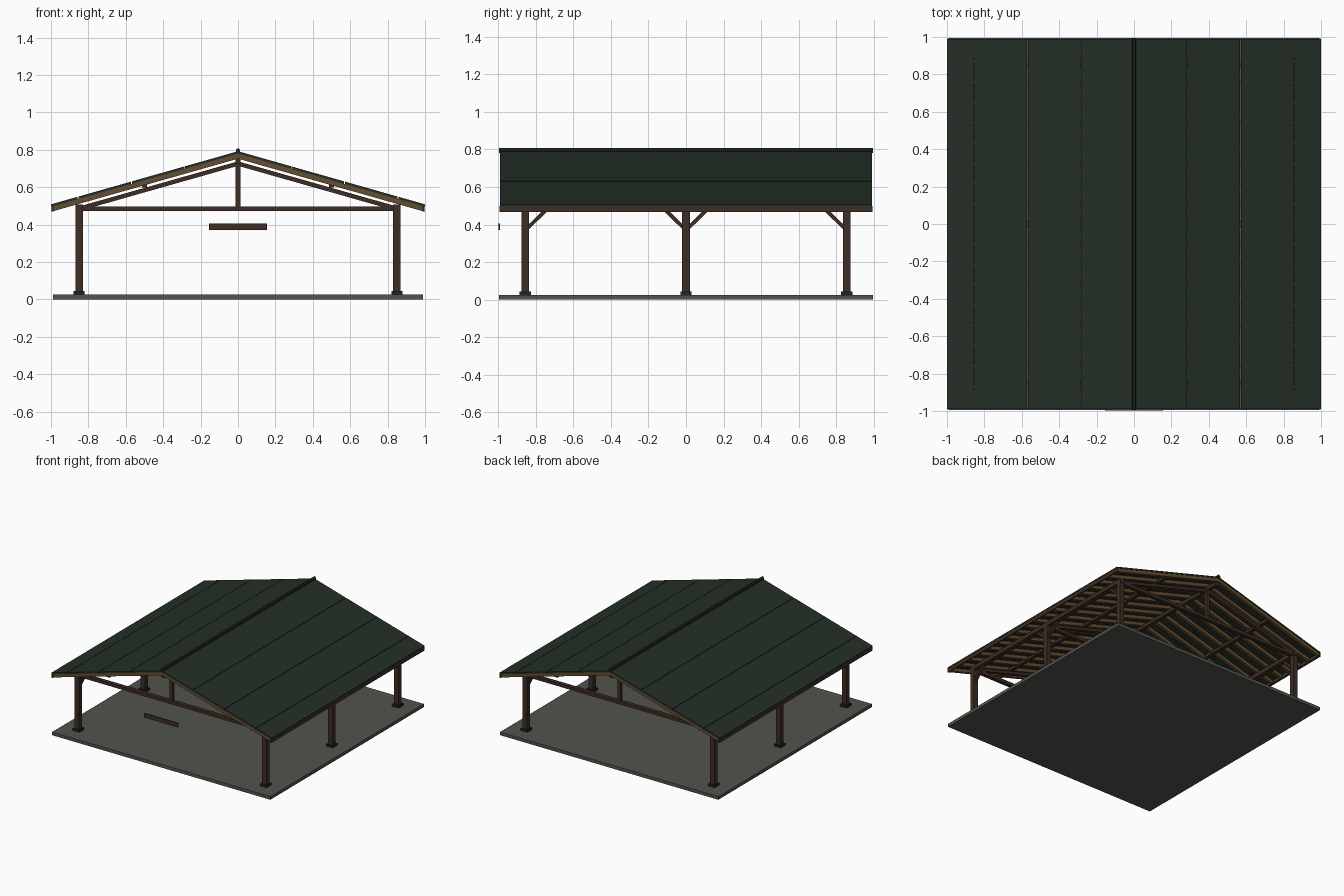
import bpy, math
from mathutils import Matrix, Vector

if "Cube" in bpy.data.objects:
    bpy.data.objects.remove(bpy.data.objects["Cube"])

def mat(name, rgb):
    m = bpy.data.materials.new(name)
    m.diffuse_color = (*rgb, 1)
    m.use_nodes = True
    m.node_tree.nodes["Principled BSDF"].inputs["Base Color"].default_value = m.diffuse_color
    return m

GREEN = mat("roof_green", (0.017, 0.029, 0.019))
DARK = mat("dark_green_metal", (0.012, 0.02, 0.014))
BROWN = mat("brown_timber", (0.048, 0.026, 0.017))
TAN = mat("tan_rafter", (0.13, 0.075, 0.03))
GREY = mat("concrete_grey", (0.085, 0.088, 0.073))

CUBE_FACES = [(0, 1, 3, 2), (4, 6, 7, 5), (0, 4, 5, 1), (2, 3, 7, 6), (0, 2, 6, 4), (1, 5, 7, 3)]

def build(name, verts, faces, material):
    me = bpy.data.meshes.new(name)
    me.from_pydata(verts, [], faces)
    me.materials.append(material)
    ob = bpy.data.objects.new(name, me)
    bpy.context.collection.objects.link(ob)
    return ob

def box(name, x, y, z, material):
    return build(name, [(a, b, c) for a in x for b in y for c in z], CUBE_FACES, material)

def prism_y(name, pts, y0, y1, material):
    """Extrude an x-z outline along y."""
    n = len(pts)
    v = [(p[0], y0, p[1]) for p in pts] + [(p[0], y1, p[1]) for p in pts]
    f = [tuple(range(n)), tuple(range(2 * n - 1, n - 1, -1))]
    f += [(i, n + i, n + (i + 1) % n, (i + 1) % n) for i in range(n)]
    ob = build(name, v, f, material)
    fix(ob)
    return ob

def fix(ob):
    import bmesh
    bm = bmesh.new()
    bm.from_mesh(ob.data)
    bmesh.ops.recalc_face_normals(bm, faces=bm.faces)
    bm.to_mesh(ob.data)
    bm.free()

def sloped(name, s, x0, x1, top, depth, y, w, material):
    """Bar that follows the roof slope on side s; top = height at x = 0."""
    a, b = top - SLOPE * x0, top - SLOPE * x1
    return prism_y(name, [(s * x0, a), (s * x1, b), (s * x1, b - depth), (s * x0, a - depth)],
                   y - w / 2, y + w / 2, material)

def beam(name, p, q, w, material):
    """Square bar between two points in a y-z plane."""
    p, q = Vector(p), Vector(q)
    d = (q - p).normalized()
    n = d.cross(Vector((1, 0, 0))) * w / 2
    u = Vector((w / 2, 0, 0))
    ob = build(name, [e + i * u + j * n for e in (p, q) for i in (-1, 1) for j in (-1, 1)], CUBE_FACES, material)
    fix(ob)

SLOPE = 0.284
RIDGE = 0.792
SKIN = 0.013
ROWS = (-0.855, 0, 0.855)

# Floor slab
box("floor_slab", (-0.99, 0.99), (-0.995, 0.995), (0, 0.026), GREY)

for s in (-1, 1):
    px = s * 0.85
    for y in ROWS:
        # Posts with metal shoes
        box("post", (px - 0.02, px + 0.02), (y - 0.02, y + 0.02), (0.026, 0.478), BROWN)
        box("post_shoe", (px - 0.03, px + 0.03), (y - 0.03, y + 0.03), (0.026, 0.044), DARK)
        # Knee braces along the eave beam
        for d in (-1, 1):
            if abs(y + d * 0.11) < 0.86:
                beam("knee_brace", (px, y + d * 0.012, 0.382), (px, y + d * 0.115, 0.482), 0.02, BROWN)
        # Truss top chord
        sloped("truss_top_chord", s, 0, 0.84, 0.738, 0.024, y, 0.03, BROWN)
    # Eave beam, mid purlin and fascia
    box("eave_beam", (px - 0.02, px + 0.02), (-0.88, 0.88), (0.475, 0.508), BROWN)
    box("purlin", (s * 0.5 - 0.014, s * 0.5 + 0.014), (-0.97, 0.97), (0.597, 0.622), BROWN)
    sloped("eave_fascia", s, 0.985, 0.998, RIDGE - SKIN, 0.028, 0, 1.985, BROWN)
    # Roof panels separated by narrow seams
    for i in range(4):
        sloped("roof_panel", s, i * 0.285 + (0.002 if i else 0), min((i + 1) * 0.285 - 0.002, 1.0),
               RIDGE, SKIN, 0, 1.98, GREEN)
    # Rafters
    for i in range(19):
        sloped("rafter", s, 0, 0.985, RIDGE - SKIN, 0.027, -0.975 + i * 1.95 / 18, 0.024, TAN)

# Truss bottom chords and king posts
for y in ROWS:
    box("truss_bottom_chord", (-0.87, 0.87), (y - 0.016, y + 0.016), (0.472, 0.497), BROWN)
    box("king_post", (-0.013, 0.013), (y - 0.014, y + 0.014), (0.497, 0.735), BROWN)

# Ridge beam and cap
box("ridge_beam", (-0.014, 0.014), (-0.97, 0.97), (0.725, 0.755), BROWN)
prism_y("ridge_cap", [(-0.012, 0.78), (0.012, 0.78), (0.012, 0.797), (0.005, 0.807), (-0.005, 0.807), (-0.012, 0.797)],
        -0.995, 0.995, DARK)

# Blank hanging sign board
box("sign_board", (-0.155, 0.155), (-0.998, -0.99), (0.37, 0.405), BROWN)
